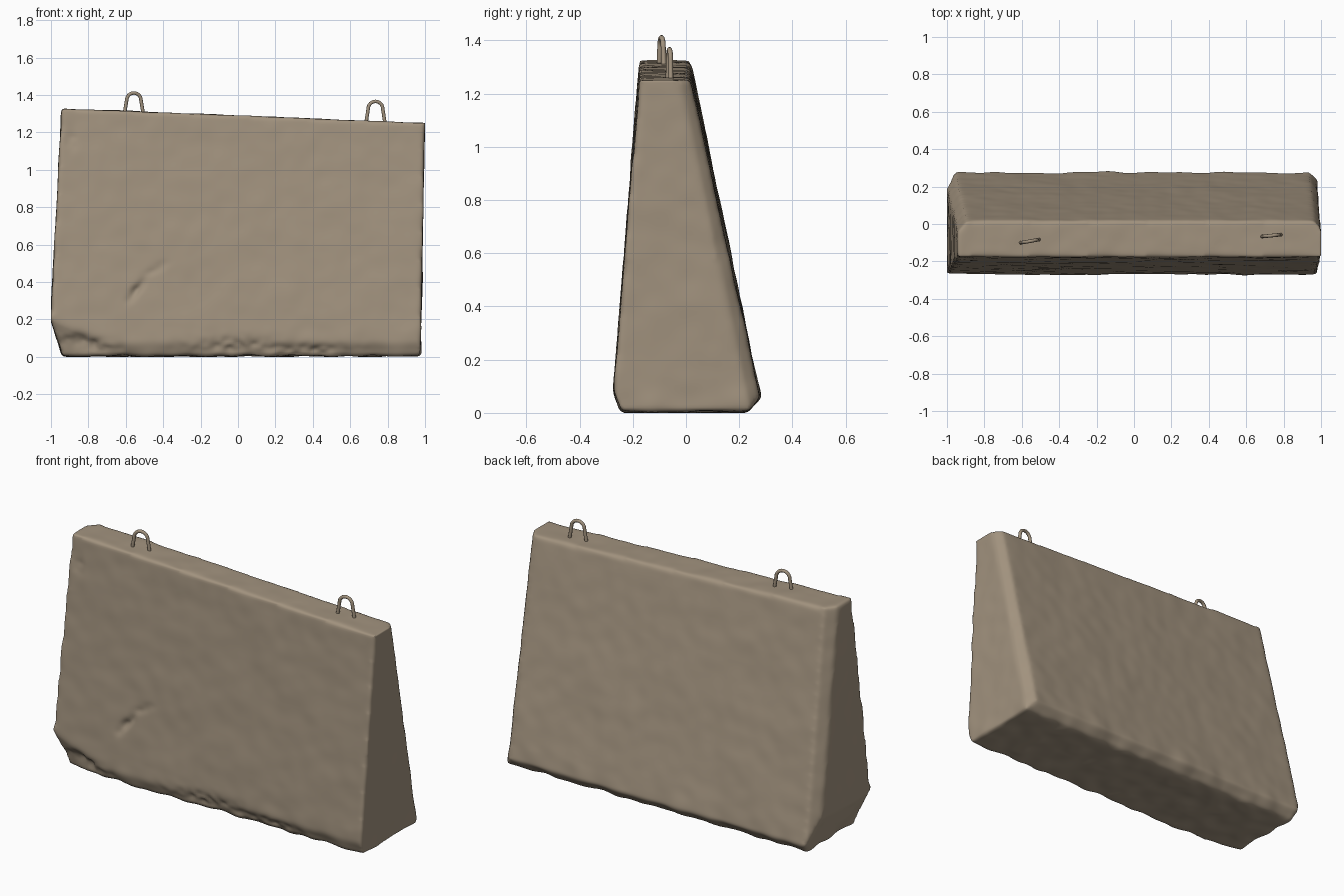
import bpy, bmesh, math
from mathutils import Vector, noise

if "Cube" in bpy.data.objects:
    bpy.data.objects.remove(bpy.data.objects["Cube"])

stone = bpy.data.materials.new("weathered concrete")
stone.diffuse_color = (0.36, 0.29, 0.21, 1)
stone.use_nodes = True
stone.node_tree.nodes["Principled BSDF"].inputs["Base Color"].default_value = stone.diffuse_color


# --- concrete block: tapered hexahedron, edges chopped, rounded and weathered ---
bm = bmesh.new()
bmesh.ops.create_cube(bm, size=2)
for v in bm.verts:
    right, back, top = v.co.x > 0, v.co.y > 0, v.co.z > 0
    if top:
        v.co = (1.0 if right else -0.945, 0.018 if back else -0.176, 1.25 if right else 1.328)
    else:
        v.co = (0.977 if right else -1.012, 0.29 if back else -0.28, 0.004)


def chop(point, normal):
    """Cut a piece off the block and close the hole."""
    geom = bm.verts[:] + bm.edges[:] + bm.faces[:]
    bmesh.ops.bisect_plane(bm, geom=geom, plane_co=point, plane_no=Vector(normal).normalized(),
                           clear_outer=True)
    bmesh.ops.holes_fill(bm, edges=[e for e in bm.edges if e.is_boundary])


chop((-1.0, 0, 0.19), (-0.18, 0, -0.06))            # lower left end
chop((-1.0, -0.265, 0.2), (-0.013, -0.07, -0.027))  # lower front left corner
chop((0, -0.268, 0.06), (0, -0.9, -0.4))            # lower front edge
chop((0, 0.276, 0.055), (0, 0.75, -0.65))           # lower back edge
for s, x0, x1 in ((-1, -1.005, -0.945), (1, 0.977, 1.0)):  # upright back edges
    along = Vector((x1 - x0, -0.272, 1.28))
    n = along.cross(Vector((0.8 * s, -1, 0)))
    n = n if n.y > 0 else -n
    chop(Vector((x0, 0.288, 0)) + Vector((-0.03 * s, -0.01, 0)), n)
bmesh.ops.recalc_face_normals(bm, faces=bm.faces[:])
mesh = bpy.data.meshes.new("concrete_block")
bm.to_mesh(mesh)
bm.free()
block = bpy.data.objects.new("concrete_block", mesh)
bpy.context.collection.objects.link(block)

rm = block.modifiers.new("dense surface", 'REMESH')
rm.mode, rm.voxel_size = 'VOXEL', 0.0125
sm = block.modifiers.new("worn edges", 'SMOOTH')
sm.factor, sm.iterations = 0.5, 9
dg = bpy.context.evaluated_depsgraph_get()
mesh = bpy.data.meshes.new_from_object(block.evaluated_get(dg))
block.modifiers.clear()
block.data = mesh


def bump(x, z, cx, cz, rx, rz, angle=0.0):
    """Soft rotated spot on the front face, 1 in its middle."""
    c, s = math.cos(angle), math.sin(angle)
    u, w = (x - cx) * c + (z - cz) * s, (z - cz) * c - (x - cx) * s
    return math.exp(-(u / rx) ** 2 - (w / rz) ** 2)


moves = []
for v in mesh.vertices:
    p, n = v.co.copy(), v.normal.copy()
    d = 0.004 * noise.noise(p * 4) + 0.0025 * noise.noise(p * 11)
    low = max(0.0, 1 - p.z / 0.16)
    d += low * 0.011 * noise.noise(p * 9 + Vector((3, 1, 7)))
    if n.y < -0.3:
        # dents and chips in the front face
        rough = 0.7 + 0.6 * noise.noise(p * 22)
        d -= rough * (0.022 * bump(p.x, p.z, -0.54, 0.36, 0.07, 0.022, 0.9)
                      + 0.012 * bump(p.x, p.z, -0.44, 0.47, 0.06, 0.02, 0.5)
                      + 0.014 * bump(p.x, p.z, -0.89, 1.16, 0.03, 0.05)
                      + 0.024 * bump(p.x, p.z, -0.03, 0.06, 0.2, 0.045)
                      + 0.018 * bump(p.x, p.z, 0.38, 0.03, 0.25, 0.035)
                      + 0.022 * bump(p.x, p.z, -0.8, 0.07, 0.16, 0.04, -0.2))
    moves.append(p + n * d)
for v, p in zip(mesh.vertices, moves):
    v.co = (max(-1, min(1, p.x)), p.y, max(0.0, p.z))
mesh.materials.append(stone)
mesh.shade_smooth()


# --- bent steel lifting loops on the top face ---
def lifting_loop(name, x, y, base, top, yaw):
    curve = bpy.data.curves.new(name, 'CURVE')
    curve.dimensions = '3D'
    curve.bevel_depth, curve.bevel_resolution, curve.use_fill_caps = 0.0095, 3, True
    r = 0.039
    pts = [(-0.054, base - 0.03)]
    pts += [(-r * math.cos(math.pi * i / 12), top - 0.0095 - r + r * math.sin(math.pi * i / 12))
            for i in range(13)]
    pts += [(0.054, base - 0.03)]
    sp = curve.splines.new('POLY')
    sp.points.add(len(pts) - 1)
    for q, (u, z) in zip(sp.points, pts):
        q.co = (x + u * math.cos(yaw), y + u * math.sin(yaw), z, 1)
    sp.use_smooth = True
    curve.materials.append(stone)
    ob = bpy.data.objects.new(name, curve)
    bpy.context.collection.objects.link(ob)


lifting_loop("left_lifting_loop", -0.557, -0.092, 1.312, 1.42, 0.17)
lifting_loop("right_lifting_loop", 0.735, -0.062, 1.26, 1.375, 0.1)
